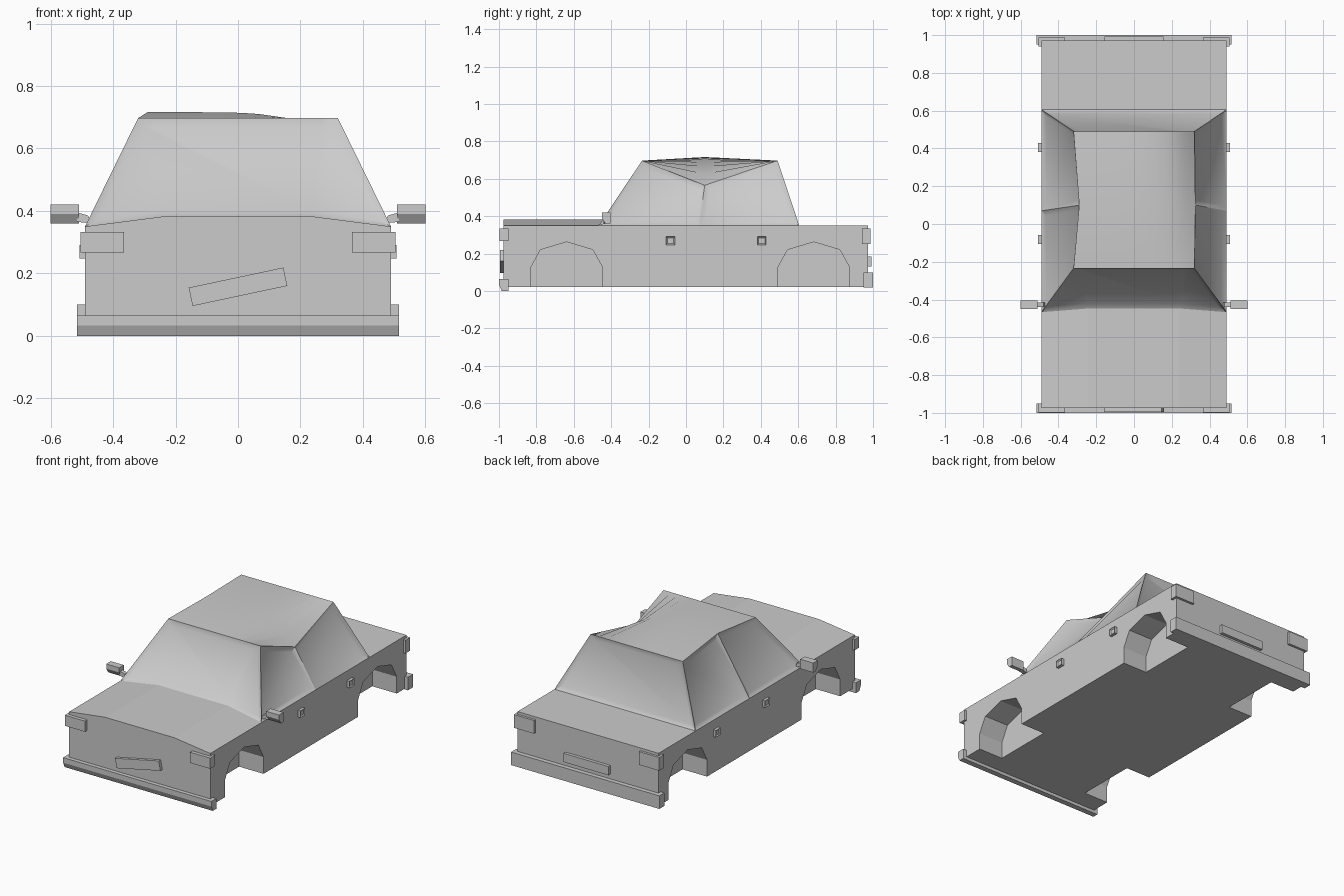
import bpy
import bmesh
from math import radians, sin, cos
from mathutils import Vector

cube = bpy.data.objects.get("Cube")
if cube:
    bpy.data.objects.remove(cube)

GREY = (0.6, 0.6, 0.6, 1)
paint = bpy.data.materials.new("light_grey")
paint.use_nodes = True
paint.diffuse_color = GREY
paint.node_tree.nodes["Principled BSDF"].inputs["Base Color"].default_value = GREY


def finish(name, bm):
    mesh = bpy.data.meshes.new(name)
    bm.to_mesh(mesh)
    bm.free()
    mesh.materials.append(paint)
    obj = bpy.data.objects.new(name, mesh)
    bpy.context.collection.objects.link(obj)
    return obj


def prism(name, outline, axis, lo, hi, recess=None):
    """Extrude a 2D outline along an axis; optionally recess faces pointing along a vector."""
    bm = bmesh.new()
    order = {"x": lambda a, b, c: (c, a, b), "y": lambda a, b, c: (a, c, b)}[axis]
    face = bm.faces.new([bm.verts.new(order(a, b, lo)) for a, b in outline])
    ext = bmesh.ops.extrude_face_region(bm, geom=[face])["geom"]
    moved = [v for v in ext if isinstance(v, bmesh.types.BMVert)]
    bmesh.ops.translate(bm, verts=moved, vec=order(0, 0, hi - lo))
    bmesh.ops.recalc_face_normals(bm, faces=bm.faces)
    if recess:
        picked = [f for f in bm.faces if f.normal.dot(Vector(recess)) > 0.9]
        bmesh.ops.inset_individual(bm, faces=picked, thickness=0.01, depth=-0.006)
    return finish(name, bm)


def rect(a0, a1, b0, b1):
    return [(a0, b0), (a1, b0), (a1, b1), (a0, b1)]


def span(side, near, far):
    return sorted((side * near, side * far))


SIDES = (("left", 1), ("right", -1))
TOP = 0.35

# Lower body with four wheel wells
body = prism("body", rect(-0.975, 0.972, 0.02, TOP), "x", -0.49, 0.49)
ARCH = [(-0.192, -0.05), (-0.192, 0.125), (-0.14, 0.22), (0, 0.262),
        (0.14, 0.22), (0.192, 0.125), (0.192, -0.05)]
for label, side in SIDES:
    for end, y in (("front", -0.638), ("rear", 0.683)):
        cutter = prism(f"{end}_{label}_wheel_cutter", [(y + a, z) for a, z in ARCH],
                       "x", *span(side, 0.32, 0.6))
        cutter.hide_render = True
        cutter.hide_viewport = True
        cut = body.modifiers.new(cutter.name, "BOOLEAN")
        cut.object = cutter
        cut.solver = "EXACT"

# Raised hood
prism("hood", [(-0.49, TOP), (-0.24, 0.382), (0.24, 0.382), (0.49, TOP)], "y", -0.975, -0.445)

# Cabin: roof rows from front to back, dented on the left side
bm = bmesh.new()
COLS = 12
steps = [i / COLS for i in range(COLS + 1)]
front = [bm.verts.new((-0.32 + 0.64 * t, -0.235, 0.697)) for t in steps]
middle = [bm.verts.new((-0.29 + 0.615 * t, 0.1, 0.716 - 0.151 * t ** 6)) for t in steps]
back = [bm.verts.new((-0.32 + 0.64 * t, 0.49, 0.697)) for t in steps]
for r0, r1 in ((front, middle), (middle, back)):
    for i in range(COLS):
        bm.faces.new((r0[i], r0[i + 1], r1[i + 1], r1[i]))

# Cabin: base ring and the six glazed faces
base = {s: [bm.verts.new((s * 0.49, y, TOP)) for y in (-0.467, 0.07, 0.605)] for s in (-1, 1)}
cowl = {s: bm.verts.new((s * 0.24, -0.447, 0.382)) for s in (-1, 1)}
glass = [bm.faces.new([base[-1][0], cowl[-1], cowl[1], base[1][0]] + front[::-1]),
         bm.faces.new([base[1][2], base[-1][2]] + back)]
for s, k in ((-1, 0), (1, -1)):
    top = (front[k], middle[k], back[k])
    for j in (0, 1):
        glass.append(bm.faces.new((base[s][j], base[s][j + 1], top[j + 1], top[j])))
floor = bm.faces.new(base[-1] + base[1][::-1] + [cowl[1], cowl[-1]])
bmesh.ops.recalc_face_normals(bm, faces=bm.faces)
bmesh.ops.delete(bm, geom=[floor], context="FACES_ONLY")
bmesh.ops.inset_individual(bm, faces=glass, thickness=0.028, depth=-0.014,
                           use_even_offset=True)
cabin = finish("cabin", bm)
bpy.ops.object.select_all(action="DESELECT")
cabin.select_set(True)
bpy.context.view_layer.objects.active = cabin
bpy.ops.object.shade_smooth_by_angle(angle=radians(30))

# Bumpers
prism("front_bumper", [(-0.95, 0), (-0.985, 0), (-1, 0.033), (-1, 0.065), (-0.95, 0.065)],
      "x", -0.515, 0.515)
prism("rear_bumper", rect(0.95, 1.0, 0.018, 0.1), "x", -0.515, 0.515)

# Number plates, the front one hanging crooked
tilt = radians(12)
crooked = [(x * cos(tilt) - z * sin(tilt), 0.157 + x * sin(tilt) + z * cos(tilt))
           for x, z in rect(-0.155, 0.155, -0.03, 0.03)]
prism("front_plate", crooked, "y", -0.995, -0.97)
prism("rear_plate", rect(-0.155, 0.155, 0.13, 0.185), "y", 0.965, 0.992)

# Lamps, mirrors and door handles on both sides
MIRROR = [(-0.45, 0.42), (-0.45, 0.39), (-0.43, 0.36), (-0.405, 0.36), (-0.405, 0.42)]
for label, side in SIDES:
    lamp = span(side, 0.365, 0.505)
    prism(f"{label}_headlight", rect(*lamp, 0.266, 0.333), "y", -0.997, -0.95)
    prism(f"{label}_tail_light", rect(*lamp, 0.25, 0.333), "y", 0.94, 0.987)
    prism(f"{label}_mirror", MIRROR, "x", *span(side, 0.51, 0.6))
    arm = [(side * x, z) for x, z in ((0.47, 0.36), (0.515, 0.365), (0.515, 0.395), (0.48, 0.385))]
    prism(f"{label}_mirror_arm", arm, "y", -0.44, -0.415)
    for end, y in (("front", -0.083), ("rear", 0.405)):
        prism(f"{label}_{end}_handle", rect(y - 0.024, y + 0.024, 0.247, 0.29), "x",
              *span(side, 0.485, 0.508), recess=(side, 0, 0))
